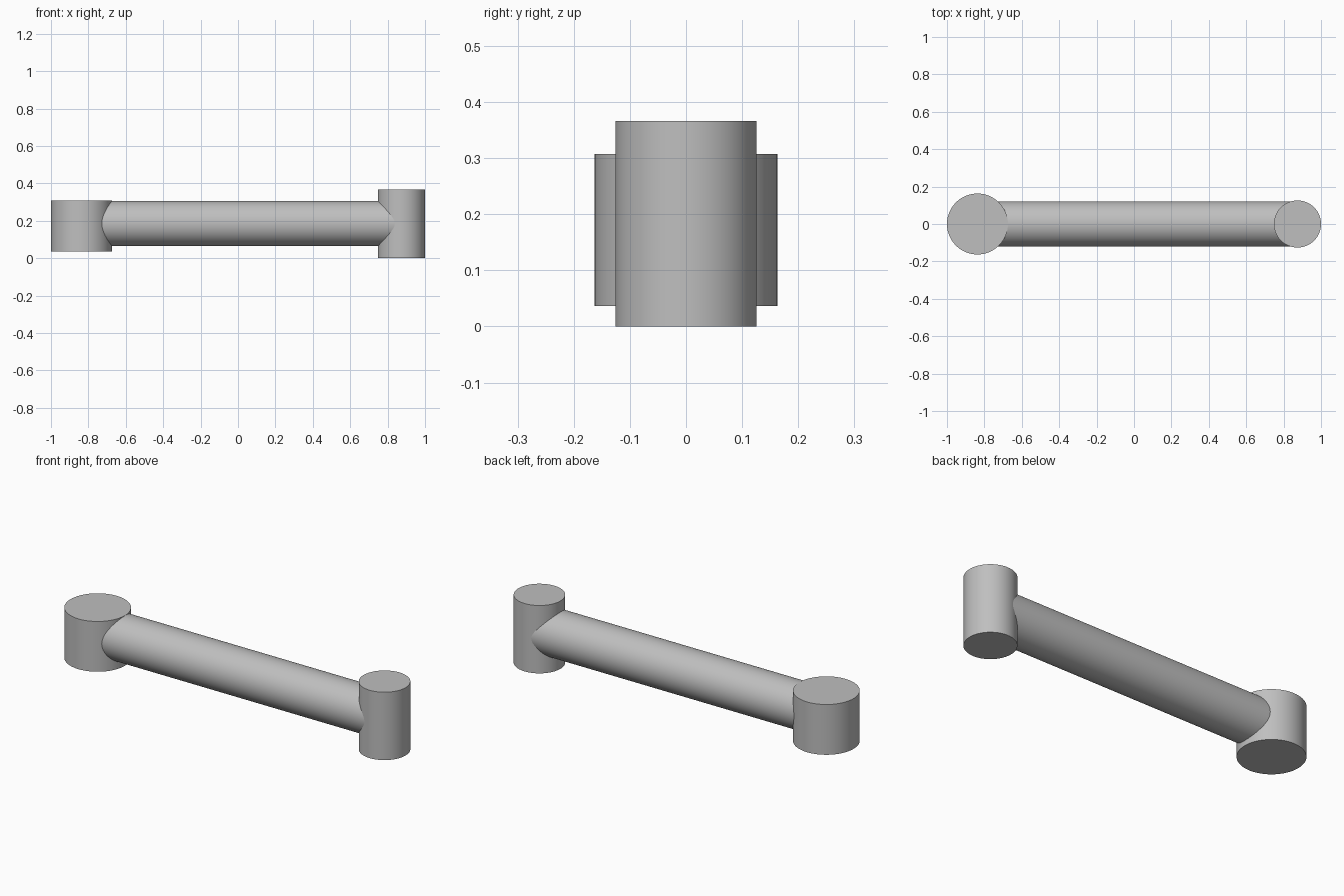
import bpy
from math import pi, radians

cube = bpy.data.objects.get("Cube")
if cube:
    bpy.data.objects.remove(cube, do_unlink=True)

# Single grey metal material
metal = bpy.data.materials.new("grey metal")
metal.use_nodes = True
grey = (0.52, 0.52, 0.52, 1)
metal.diffuse_color = grey
metal.node_tree.nodes["Principled BSDF"].inputs["Base Color"].default_value = grey


def cylinder(name, radius, length, location, rotation=(0, 0, 0)):
    bpy.ops.mesh.primitive_cylinder_add(
        vertices=64, radius=radius, depth=length, location=location, rotation=rotation)
    obj = bpy.context.object
    obj.name = name
    obj.data.materials.append(metal)
    bpy.ops.object.shade_smooth_by_angle(angle=radians(30))
    return obj


def hub(name, x, radius, bottom, top):
    return cylinder(name, radius, top - bottom, (x, 0, (bottom + top) / 2))


# Upright hubs at both ends
wide_x, tall_x = -0.837, 0.874
hub("wide_hub", wide_x, 0.163, 0.036, 0.307)
hub("tall_hub", tall_x, 0.126, 0, 0.366)

# Round bar running between the hub axes
cylinder("connecting_bar", 0.121, tall_x - wide_x,
         ((wide_x + tall_x) / 2, 0, 0.185), (0, pi / 2, 0))
